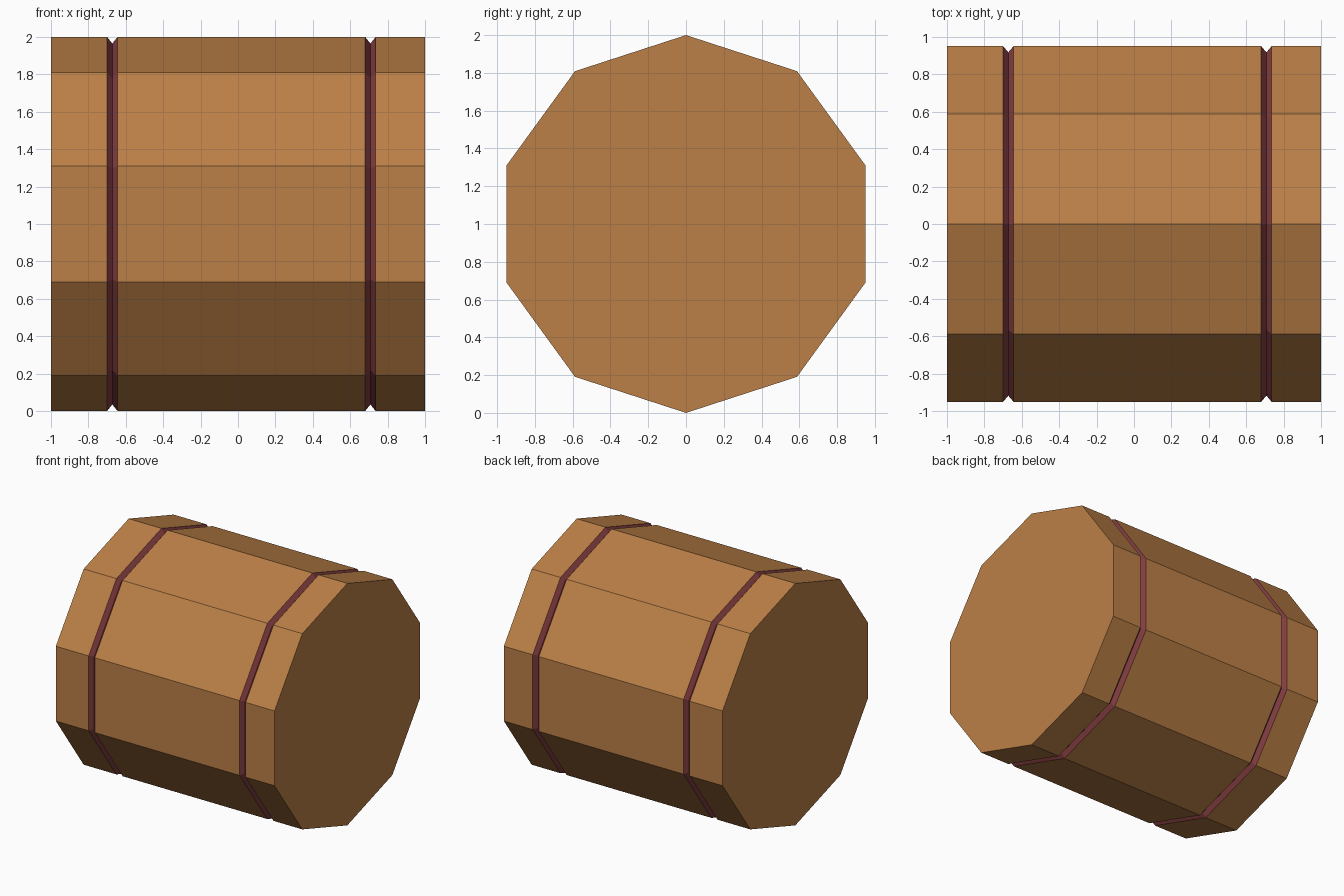
import bpy, bmesh, math

if "Cube" in bpy.data.objects:
    bpy.data.objects.remove(bpy.data.objects["Cube"])

SIDES = 10


def material(name, color):
    m = bpy.data.materials.new(name)
    m.diffuse_color = (*color, 1)
    m.use_nodes = True
    m.node_tree.nodes["Principled BSDF"].inputs["Base Color"].default_value = m.diffuse_color
    return m


wood = material("warm wood brown", (0.50, 0.215, 0.063))
band = material("dark plum red", (0.22, 0.045, 0.05))

# Stations along the barrel: (x, radius); the narrow ones are groove bottoms
stations = [(-1, 1)]
for gx in (-0.672, 0.708):
    stations += [(gx - 0.028, 1), (gx, 0.965), (gx + 0.028, 1)]
stations.append((1, 1))

# Ten-sided barrel lying along x, with two V-shaped grooves
bm = bmesh.new()
rings = []
for x, r in stations:
    angles = [2 * math.pi * i / SIDES for i in range(SIDES)]
    rings.append([bm.verts.new((x, r * math.sin(a), 1 + r * math.cos(a))) for a in angles])

for k in range(len(rings) - 1):
    in_groove = stations[k][1] != stations[k + 1][1]
    for i in range(SIDES):
        j = (i + 1) % SIDES
        f = bm.faces.new((rings[k][i], rings[k][j], rings[k + 1][j], rings[k + 1][i]))
        f.material_index = 1 if in_groove else 0

# Flat end caps
bm.faces.new(rings[0])
bm.faces.new(rings[-1])
bmesh.ops.recalc_face_normals(bm, faces=bm.faces)

mesh = bpy.data.meshes.new("barrel")
bm.to_mesh(mesh)
bm.free()
mesh.materials.append(wood)
mesh.materials.append(band)
barrel = bpy.data.objects.new("barrel", mesh)
bpy.context.collection.objects.link(barrel)
